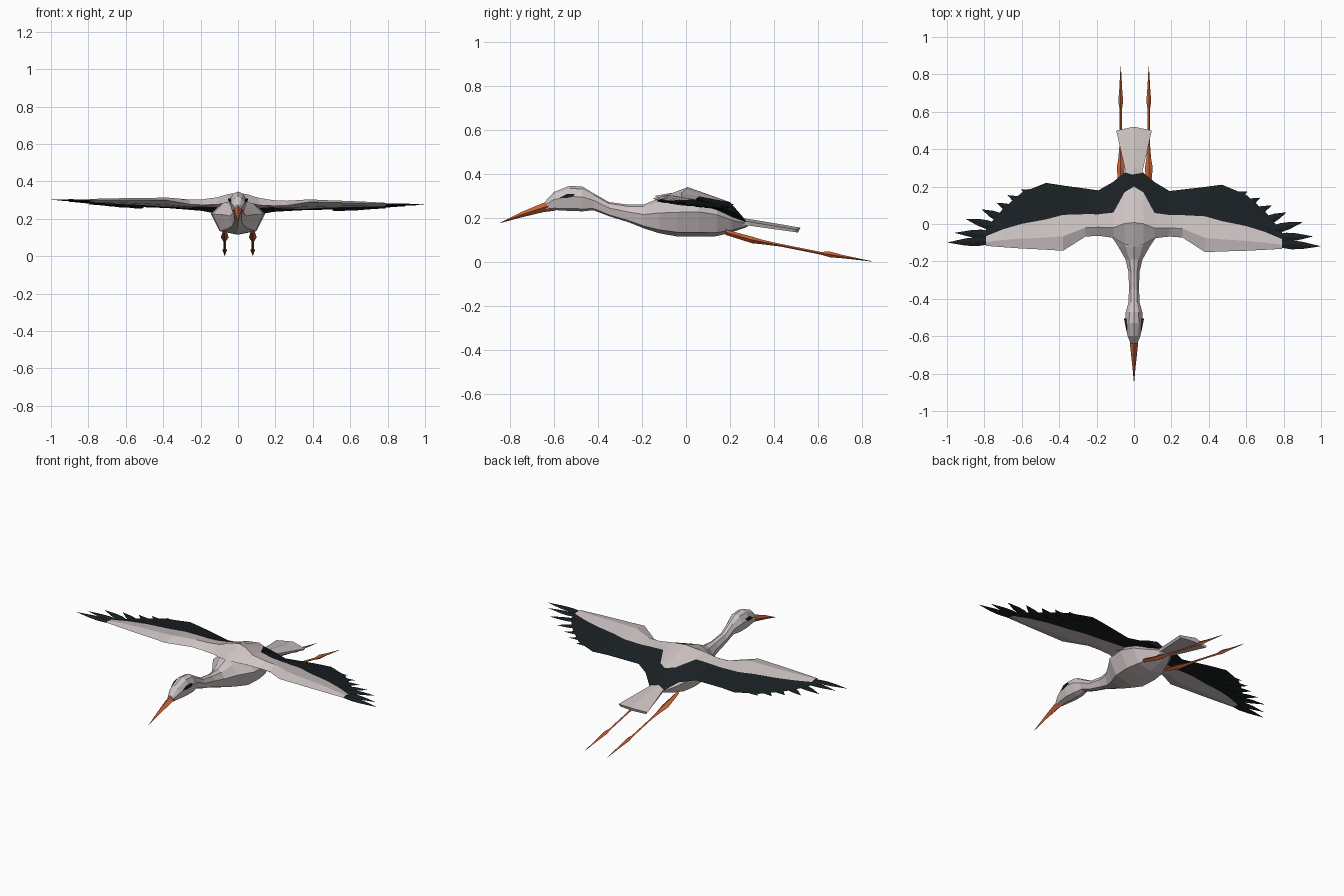
import bpy, bmesh
from mathutils import Vector


def material(name, rgb):
    m = bpy.data.materials.new(name)
    m.diffuse_color = (*rgb, 1)
    return m


WHITE = material("pale_feather", (0.62, 0.55, 0.55))
BLACK = material("dark_feather", (0.010, 0.014, 0.017))
ORANGE = material("orange_skin", (0.62, 0.13, 0.04))


def loft(name, rings, mats, dark=()):
    """Skin closed rings with flat faces; strips listed in dark use the second material."""
    bm = bmesh.new()
    rows = [[bm.verts.new(p) for p in r] for r in rings]
    n = len(rows[0])
    for a, b in zip(rows, rows[1:]):
        for i in range(n):
            j = (i + 1) % n
            f = bm.faces.new((a[i], a[j], b[j], b[i]))
            f.material_index = 1 if i in dark else 0
    for end in (rows[0], rows[-1]):
        bm.faces.new(end).material_index = 1 if dark else 0
    bmesh.ops.remove_doubles(bm, verts=bm.verts, dist=0.0002)
    bmesh.ops.recalc_face_normals(bm, faces=bm.faces)
    me = bpy.data.meshes.new(name)
    bm.to_mesh(me)
    bm.free()
    for m in mats:
        me.materials.append(m)
    ob = bpy.data.objects.new(name, me)
    bpy.context.collection.objects.link(ob)
    return ob


def body_ring(y, zt, zb, w):
    h = zt - zb
    half = [(0.55, 0.90), (1.0, 0.58), (0.68, 0.10)]
    right = [(w * a, y, zb + h * b) for a, b in half]
    left = [(-x, yy, z) for x, yy, z in reversed(right)]
    return [(0, y, zt)] + right + [(0, y, zb)] + left


# head, neck and body: y, top, bottom, half width
profile = [(-0.64, 0.275, 0.237, 0.018), (-0.60, 0.318, 0.236, 0.034),
           (-0.53, 0.346, 0.232, 0.048), (-0.47, 0.342, 0.230, 0.044),
           (-0.42, 0.312, 0.235, 0.030), (-0.35, 0.272, 0.208, 0.027),
           (-0.26, 0.260, 0.180, 0.029), (-0.19, 0.262, 0.152, 0.045),
           (-0.12, 0.290, 0.130, 0.085), (-0.04, 0.305, 0.116, 0.138),
           (0.06, 0.310, 0.115, 0.145), (0.14, 0.285, 0.117, 0.125),
           (0.21, 0.230, 0.135, 0.085), (0.28, 0.182, 0.160, 0.035)]
loft("body_and_head", [body_ring(*p) for p in profile], [WHITE])

# beak
beak = [(-0.59, 0.258, 0.020, 0.024), (-0.65, 0.247, 0.021, 0.021),
        (-0.75, 0.214, 0.010, 0.012), (-0.843, 0.178, 0.001, 0.001)]
loft("beak", [[(0, y, z + h), (w, y, z), (0, y, z - h), (-w, y, z)]
              for y, z, w, h in beak], [ORANGE])

# eyes
for s, side in ((-1, "left"), (1, "right")):
    outline = [(-0.575, 0.292), (-0.54, 0.309), (-0.505, 0.309), (-0.515, 0.296), (-0.545, 0.290)]
    loft(side + "_eye", [[(s * (x + (y + 0.54) * 0.2), y, z) for y, z in outline]
                         for x in (0.030, 0.047)], [BLACK])


def lean(p):
    # slight roll and yaw of the spread wings
    x, y, z = p
    return (x, y - 0.010 * x, z - 0.013 * x)


def wing_ring(x, le, zle, zcrest, yb, zb, te, zte, t):
    yc = le + (yb - le) * 0.4
    return [(x, le, zle), (x, yc, zcrest), (x, yb, zb), (x, te, zte),
            (x, yb, min(zb - t, zb * 0.5 + zte * 0.5 - 0.002)), (x, yc, zcrest - t * 1.3)]


# wings: x, leading y/z, crest z, colour border y/z, trailing y/z, thickness
stations = [(0.0, -0.12, 0.292, 0.340, 0.20, 0.272, 0.28, 0.180, 0.03),
            (0.05, -0.11, 0.288, 0.332, 0.17, 0.278, 0.275, 0.182, 0.03),
            (0.11, -0.075, 0.275, 0.314, 0.06, 0.300, 0.225, 0.225, 0.03),
            (0.19, -0.065, 0.272, 0.302, 0.05, 0.292, 0.178, 0.240, 0.03),
            (0.26, -0.07, 0.275, 0.300, 0.05, 0.288, 0.187, 0.245, 0.03),
            (0.38, -0.147, 0.295, 0.309, 0.045, 0.288, 0.202, 0.253, 0.03),
            (0.47, -0.142, 0.294, 0.306, 0.02, 0.289, 0.215, 0.255, 0.025),
            (0.60, -0.137, 0.293, 0.303, -0.005, 0.290, 0.162, 0.259, 0.02),
            (0.70, -0.131, 0.292, 0.300, -0.035, 0.290, 0.075, 0.265, 0.016),
            (0.79, -0.125, 0.291, 0.296, -0.072, 0.289, -0.03, 0.276, 0.012)]
half = [wing_ring(*s) for s in stations]
mirror = [[(-x, y, z) for x, y, z in r] for r in reversed(half[1:])]
loft("wings", [[lean(p) for p in r] for r in mirror + half], [WHITE, BLACK], dark=(2, 3))

# separated flight feathers: base x, y, tip x, y, z
feathers = [(0.76, -0.100, 0.997, -0.109, 0.289), (0.74, -0.065, 0.957, -0.057, 0.286),
            (0.72, -0.028, 0.90, 0.018, 0.280), (0.68, 0.010, 0.815, 0.070, 0.270),
            (0.62, 0.055, 0.735, 0.106, 0.264), (0.57, 0.095, 0.675, 0.147, 0.259),
            (0.51, 0.140, 0.605, 0.178, 0.256)]
for s, side in ((-1, "left"), (1, "right")):
    for k, (bx, by, tx, ty, tz) in enumerate(feathers):
        a, b = Vector((bx, by, tz - 0.002)), Vector((tx, ty, tz))
        d = (b - a).normalized()
        n = Vector((-d.y, d.x, 0))
        up = Vector((0, 0, 1))
        rings = []
        for t, w, h in ((0, 0.015, 0.004), (0.35, 0.024, 0.006), (0.6, 0.019, 0.005), (1, 0.0005, 0.0005)):
            c = a.lerp(b, t)
            pts = (c + n * w, c + up * h, c - n * w, c - up * h)
            rings.append([lean((s * p.x, p.y, p.z)) for p in pts])
        loft(f"{side}_flight_feather_{k + 1}", rings, [BLACK])

# tail fan
tail = [(0.19, 0.196, 0.045, 0.02), (0.28, 0.184, 0.045, 0.018), (0.50, 0.147, 0.095, 0.012)]
loft("tail", [[(-w, y, z), (0, y + 0.02, z + 0.009), (w, y, z),
               (w * 0.9, y, z - t), (0, y + 0.01, z - t), (-w * 0.9, y, z - t)]
              for y, z, w, t in tail], [WHITE])

# trailing legs and feet: y, z, half width, half height
leg = [(0.18, 0.135, 0.010, 0.012), (0.30, 0.100, 0.021, 0.015), (0.35, 0.090, 0.013, 0.010),
       (0.43, 0.076, 0.006, 0.006), (0.61, 0.040, 0.006, 0.006), (0.655, 0.034, 0.013, 0.013),
       (0.72, 0.023, 0.008, 0.007), (0.843, 0.003, 0.001, 0.001)]
for x, side in ((-0.071, "left"), (0.079, "right")):
    loft(side + "_leg", [[(x + w, y, z), (x, y, z + h), (x - w, y, z), (x, y, z - h)]
                         for y, z, w, h in leg], [ORANGE])
